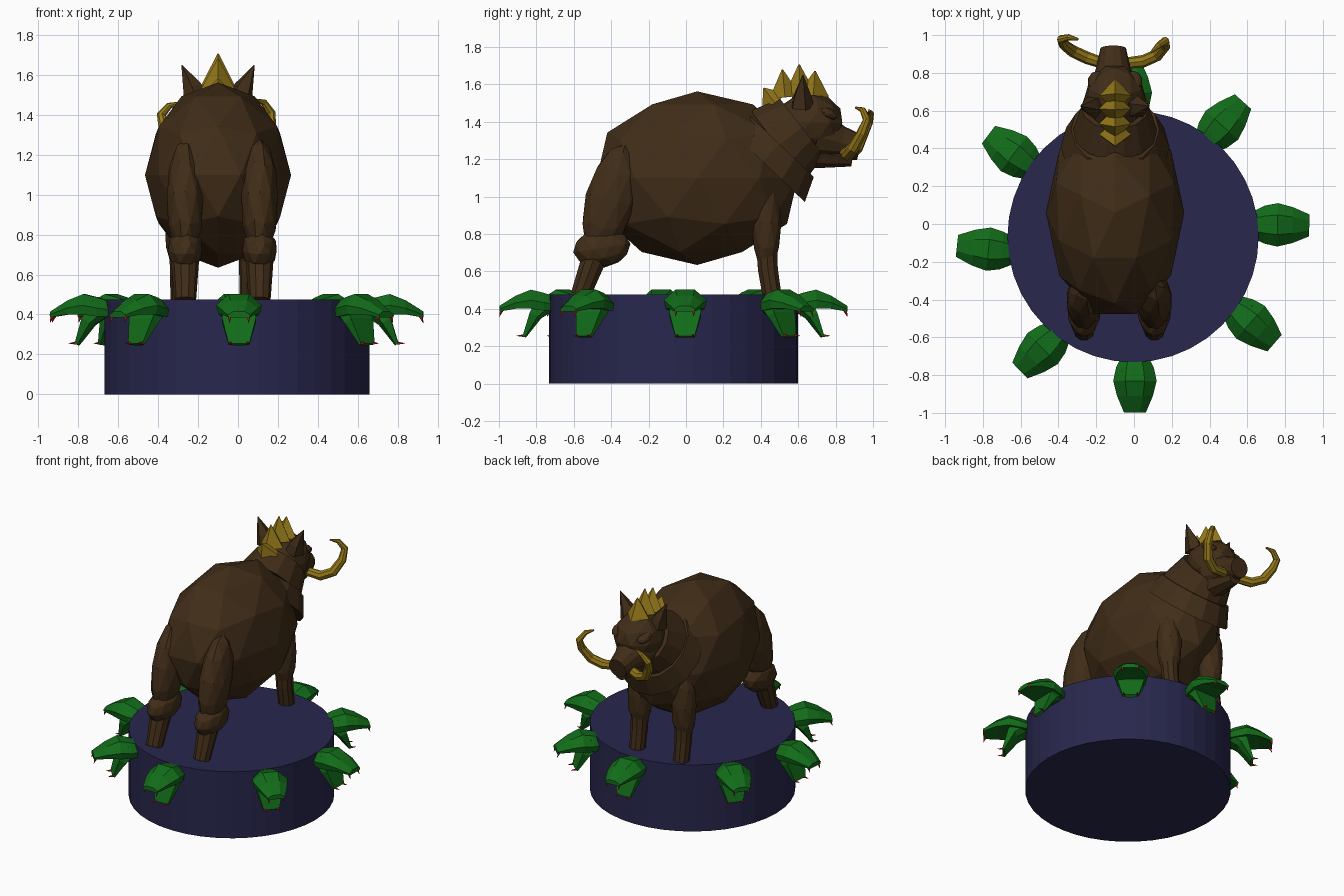
import bpy, bmesh, math
from mathutils import Vector, Matrix, Quaternion

if "Cube" in bpy.data.objects:
    bpy.data.objects.remove(bpy.data.objects["Cube"])

CX = -0.1  # animal's centre line


def mat(name, rgb):
    m = bpy.data.materials.new(name)
    m.diffuse_color = (*rgb, 1)
    m.use_nodes = True
    m.node_tree.nodes["Principled BSDF"].inputs["Base Color"].default_value = m.diffuse_color
    return m


BROWN = mat("dark brown", (0.052, 0.026, 0.009))
GOLD = mat("old gold", (0.30, 0.19, 0.01))
GREEN = mat("green", (0.006, 0.15, 0.01))
RED = mat("red", (0.65, 0.01, 0.01))
BLUE = mat("navy", (0.021, 0.02, 0.075))


def finish(name, bm, m):
    bmesh.ops.recalc_face_normals(bm, faces=bm.faces)
    me = bpy.data.meshes.new(name)
    bm.to_mesh(me)
    bm.free()
    me.materials.append(m)
    ob = bpy.data.objects.new(name, me)
    bpy.context.collection.objects.link(ob)
    return ob


def add_loft(bm, rings):
    loops = [[bm.verts.new(p) for p in r] for r in rings]
    n = len(loops[0])
    for a, b in zip(loops, loops[1:]):
        for i in range(n):
            bm.faces.new((a[i], a[(i + 1) % n], b[(i + 1) % n], b[i]))
    bm.faces.new(loops[0])
    return bm.faces.new(loops[-1])


def add_tube(bm, pts, radii, sides=10):
    pts = [Vector(p) for p in pts]
    last = len(pts) - 1
    tans = [(pts[min(i + 1, last)] - pts[max(i - 1, 0)]).normalized() for i in range(last + 1)]
    q = tans[0].to_track_quat('Z', 'Y')
    rings = []
    for i, (p, r) in enumerate(zip(pts, radii)):
        if i:
            q = tans[i - 1].rotation_difference(tans[i]) @ q
        rings.append([p + q @ Vector((r * math.cos(t), r * math.sin(t), 0))
                      for t in (math.tau * k / sides for k in range(sides))])
    return add_loft(bm, rings)


def tube(name, pts, radii, m, sides=10, xs=1.0):
    bm = bmesh.new()
    add_tube(bm, pts, radii, sides)
    for v in bm.verts:
        v.co.x = CX + (v.co.x - CX) * xs if xs != 1 else v.co.x
    return finish(name, bm, m)


def blob(name, c, s, m, tilt=0.0, turn=0.0):
    bm = bmesh.new()
    bmesh.ops.create_icosphere(bm, subdivisions=2, radius=1)
    M = (Matrix.Translation(c) @ Matrix.Rotation(tilt, 4, 'X')
         @ Matrix.Diagonal((*s, 1)) @ Matrix.Rotation(turn, 4, 'Z'))
    bm.transform(M)
    return finish(name, bm, m)


# Round base
tube("round_base", [(-0.005, -0.067, 0), (-0.005, -0.067, 0.475)], (0.665, 0.665), BLUE, 40)

# Body and neck
blob("body", (CX, 0.06, 1.098), (0.366, 0.565, 0.464), BROWN, turn=math.pi / 2)
tube("chest", [(CX, 0.41, 1.186), (CX, 0.50, 1.28)], (0.32, 0.26), BROWN, 14, xs=0.9)
tube("neck", [(CX, 0.49, 1.27), (CX, 0.62, 1.37)], (0.245, 0.195), BROWN, 14, xs=0.92)

# Head, snout and jaw
blob("head", (CX, 0.66, 1.395), (0.165, 0.185, 0.165), BROWN, turn=math.pi / 2)
bm = bmesh.new()
end = add_tube(bm, [(CX - 0.005, 0.70, 1.32), (CX - 0.01, 0.83, 1.285), (CX - 0.01, 0.93, 1.262)],
               (0.14, 0.09, 0.068), 12)
bmesh.ops.inset_region(bm, faces=[end], thickness=0.025, depth=-0.015)
finish("snout", bm, BROWN)
tube("lower_jaw", [(CX, 0.70, 1.235), (CX - 0.005, 0.89, 1.205)], (0.085, 0.045), BROWN, 8)

# Ears and brows
for side, sx in (("left", -1), ("right", 1)):
    tube(f"{side}_ear", [(CX + sx * 0.11, 0.62, 1.48), (CX + sx * 0.13, 0.62, 1.54),
                         (CX + sx * 0.182, 0.625, 1.65)], (0.065, 0.05, 0.002), BROWN, 5)
    blob(f"{side}_brow", (CX + sx * 0.095, 0.755, 1.445), (0.05, 0.06, 0.03), BROWN, tilt=-0.4)

# Tusks
tusk_radii = (0.03, 0.033, 0.032, 0.028, 0.023, 0.017, 0.006)
tube("right_tusk", [(-0.05, 0.85, 1.235), (0.05, 0.862, 1.225), (0.125, 0.895, 1.26),
                    (0.165, 0.94, 1.34), (0.165, 0.968, 1.41), (0.13, 0.945, 1.462),
                    (0.09, 0.908, 1.475)], tusk_radii, GOLD, 8)
tube("left_tusk", [(-0.16, 0.85, 1.235), (-0.25, 0.88, 1.225), (-0.325, 0.915, 1.26),
                   (-0.372, 0.95, 1.34), (-0.385, 0.978, 1.40), (-0.345, 0.988, 1.445),
                   (-0.295, 0.978, 1.46)], tusk_radii, GOLD, 8)

# Mane: a row of four-sided spikes along the crest
for i, (y, z, ty, tz) in enumerate(((0.475, 1.50, 0.415, 1.58), (0.53, 1.53, 0.515, 1.68),
                                    (0.61, 1.545, 0.605, 1.707), (0.68, 1.54, 0.69, 1.672))):
    tube(f"mane_spike_{i + 1}", [(CX, y, z), (CX, ty, tz)], (0.085, 0.003), GOLD, 4)

# Hind legs
for side, x in (("left", -0.265), ("right", 0.108)):
    blob(f"{side}_thigh", (x, -0.405, 0.98), (0.095, 0.135, 0.31), BROWN, tilt=-0.26)
    blob(f"{side}_knee", (x, -0.45, 0.725), (0.09, 0.155, 0.105), BROWN, tilt=0.15)
    tube(f"{side}_hind_shin", [(x, -0.48, 0.70), (x, -0.565, 0.47)], (0.072, 0.055), BROWN)

# Front legs
for side, x in (("left", -0.285), ("right", 0.062)):
    blob(f"{side}_shoulder", (x, 0.43, 0.86), (0.085, 0.08, 0.27), BROWN)
    tube(f"{side}_front_shin", [(x, 0.433, 0.70), (x, 0.438, 0.61), (x, 0.46, 0.47)],
         (0.058, 0.056, 0.053), BROWN)


# Serpent head: upper jaw and lower jaw, pointing along local x
def section(u, w, zb, zt):
    zm = zb + 0.45 * (zt - zb)
    return [Vector(p) for p in ((u, -w * 0.9, zb), (u, w * 0.9, zb), (u, w, zm),
                                (u, 0.45 * w, zt), (u, -0.45 * w, zt), (u, -w, zm))]


def upper_jaw():
    bm = bmesh.new()
    add_loft(bm, [section(*s) for s in ((-0.19, 0.055, 0.39, 0.455), (-0.10, 0.10, 0.39, 0.485),
                                        (-0.03, 0.115, 0.40, 0.502), (0.05, 0.095, 0.40, 0.47),
                                        (0.138, 0.058, 0.385, 0.415))])
    return bm


def lower_jaw():
    bm = bmesh.new()
    rings = []
    for u, z, w, t in ((-0.13, 0.44, 0.07, 0.06), (-0.055, 0.365, 0.085, 0.035),
                       (0.005, 0.25, 0.052, 0.01)):
        d = Vector((0.85, 0, 0.5)) * t
        c = Vector((u, 0, z))
        s = Vector((0, w, 0))
        rings.append([c + d - s, c + d + s, c - d * 0.4 + s, c - d + s * 0.5,
                      c - d - s * 0.5, c - d * 0.4 - s])
    add_loft(bm, rings)
    return bm


def fangs():
    bm = bmesh.new()
    for s in (-1, 1):
        add_tube(bm, [(0.125, s * 0.048, 0.392), (0.138, s * 0.048, 0.358)], (0.01, 0.001), 5)
        add_tube(bm, [(-0.002, s * 0.042, 0.257), (0.045, s * 0.044, 0.255)], (0.01, 0.001), 5)
    return bm


# Eight serpent heads around the rim: x, y, heading in degrees
heads = ((0.005, -0.86, -90), (0.64, -0.54, -41), (0.79, -0.005, -1), (0.485, 0.545, 48),
         (-0.02, 0.725, 91), (-0.66, 0.39, 143), (-0.80, -0.13, 174), (-0.505, -0.68, 224))
for name, make, m in (("serpent_upper_jaw", upper_jaw, GREEN),
                      ("serpent_lower_jaw", lower_jaw, GREEN), ("serpent_fangs", fangs, RED)):
    first = None
    for i, (x, y, a) in enumerate(heads):
        if first is None:
            ob = first = finish(f"{name}_{i + 1}", make(), m)
        else:
            ob = bpy.data.objects.new(f"{name}_{i + 1}", first.data)
            bpy.context.collection.objects.link(ob)
        ob.location = (x, y, 0)
        ob.rotation_euler.z = math.radians(a)
